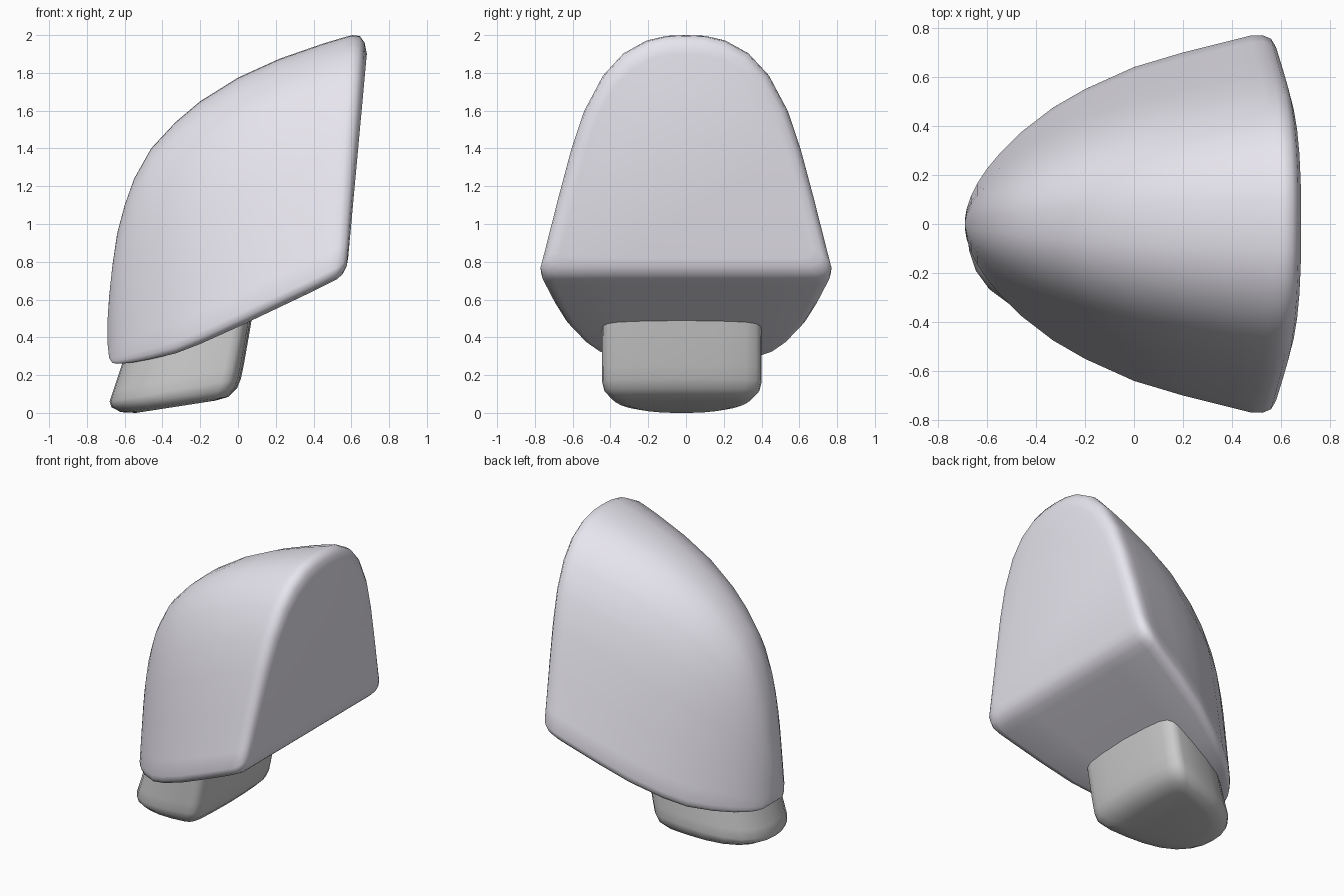
import bpy, bmesh, math

if "Cube" in bpy.data.objects:
    bpy.data.objects.remove(bpy.data.objects["Cube"])


def loft(name, rings):
    """Skin a list of closed rings, fan-capping both ends, shaded smooth."""
    bm = bmesh.new()
    loops = [[bm.verts.new(p) for p in ring] for ring in rings]
    n = len(loops[0])
    for a, b in zip(loops, loops[1:]):
        for i in range(n):
            j = (i + 1) % n
            bm.faces.new((a[i], a[j], b[j], b[i]))
    for loop in (loops[0], loops[-1]):
        bm.faces.new(loop)
    bmesh.ops.recalc_face_normals(bm, faces=bm.faces)
    mesh = bpy.data.meshes.new(name)
    bm.to_mesh(mesh)
    bm.free()
    obj = bpy.data.objects.new(name, mesh)
    bpy.context.collection.objects.link(obj)
    bpy.ops.object.select_all(action='DESELECT')
    obj.select_set(True)
    bpy.context.view_layer.objects.active = obj
    bpy.ops.object.shade_smooth_by_angle(angle=math.radians(50))
    return obj


def mirrored(half):
    """Half outline (width, along) from centre to centre -> full closed outline."""
    return half + [(-w, t) for w, t in half[-2:0:-1]]


def ring(outline, xa, za, xb, zb, width, y0=0.0):
    """Place an outline between the points a (along=0) and b (along=1)."""
    return [(xa + (xb - xa) * t, y0 + w * width, za + (zb - za) * t) for w, t in outline]


# Housing: arched cross-sections lofted from the nose to the flat tilted back
arch = mirrored([(0, 0), (.5, 0), (.9, 0), (.96, .008), (.99, .025), (1, .05), (.965, .13),
                 (.88, .33), (.79, .53), (.70, .69), (.57, .835), (.43, .925),
                 (.27, .978), (.13, .997), (0, 1)])
# bottom x, bottom z, top x, top z, half width
stations = [
    (-.690, .360, -.690, .50, .02), (-.682, .290, -.682, .62, .065),
    (-.665, .265, -.665, .78, .115), (-.640, .260, -.640, .95, .165),
    (-.600, .262, -.600, 1.10, .225), (-.550, .268, -.550, 1.24, .285),
    (-.460, .285, -.460, 1.40, .375), (-.330, .315, -.330, 1.54, .475),
    (-.200, .365, -.200, 1.65, .55), (0, .455, 0, 1.775, .64),
    (.200, .550, .220, 1.875, .70), (.400, .645, .450, 1.955, .75),
    (.470, .680, .560, 1.988, .768), (.520, .705, .605, 2.0, .77),
    (.555, .735, .645, 1.995, .755), (.575, .775, .670, 1.96, .72),
    (.583, .820, .682, 1.90, .67),
]
housing = loft("mirror_housing", [ring(arch, *s) for s in stations])
mat = bpy.data.materials.new("pale_shell")
mat.diffuse_color = (0.80, 0.78, 0.85, 1)
mat.use_nodes = True
mat.node_tree.nodes["Principled BSDF"].inputs["Base Color"].default_value = mat.diffuse_color
housing.data.materials.append(mat)

# Mounting foot: rounded plan outlines stacked upwards into the housing
plan = mirrored([(0, 0), (.2, .01), (.4, .05), (.58, .13), (.75, .27), (.87, .45),
                 (.95, .65), (1, .85), (.99, .91), (.93, .95), (.8, .975), (.5, .99), (0, 1)])
# nose x, nose z, back x, back z, half width
layers = [
    (-.54, .000, -.12, .065, .30), (-.62, .004, -.05, .085, .37),
    (-.67, .030, -.005, .13, .41), (-.68, .060, .015, .18, .422),
    (-.66, .120, .030, .25, .422), (-.61, .270, .060, .42, .422),
    (-.57, .380, .085, .57, .42),
]
foot = loft("mounting_foot", [ring(plan, *s, y0=-.022) for s in layers])
